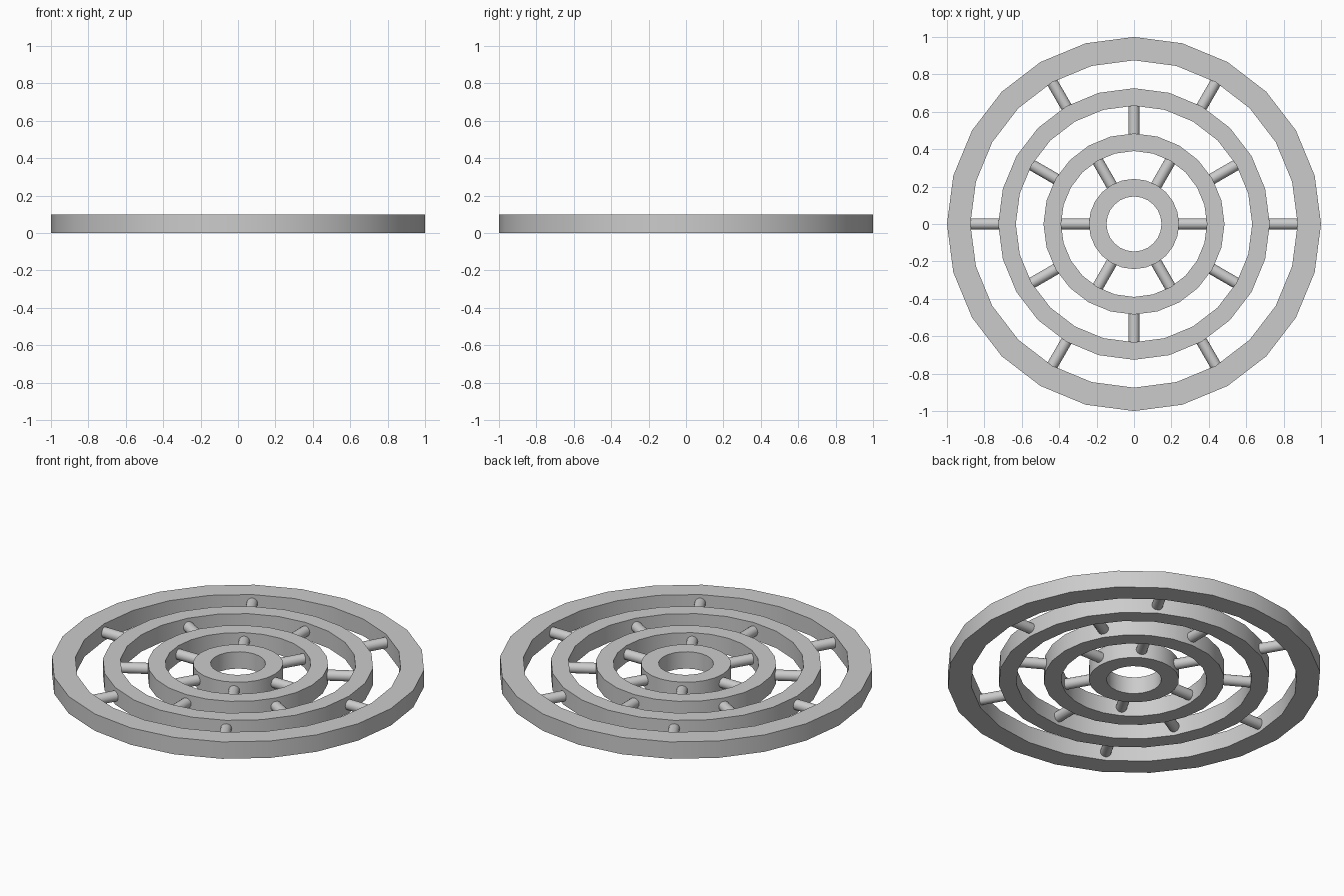
import bpy, bmesh
from math import sin, cos, pi, radians

if "Cube" in bpy.data.objects:
    bpy.data.objects.remove(bpy.data.objects["Cube"])

SIDES = 24
HEIGHT = 0.1


def finish(bm, name):
    bmesh.ops.recalc_face_normals(bm, faces=bm.faces)
    mesh = bpy.data.meshes.new(name)
    bm.to_mesh(mesh)
    bm.free()
    obj = bpy.data.objects.new(name, mesh)
    bpy.context.collection.objects.link(obj)
    bpy.ops.object.select_all(action='DESELECT')
    obj.select_set(True)
    bpy.context.view_layer.objects.active = obj
    bpy.ops.object.shade_smooth_by_angle(angle=radians(40))
    return obj


def ring(name, r_in, r_out):
    # rectangular section turned around z
    bm = bmesh.new()
    section = [(r_in, 0), (r_out, 0), (r_out, HEIGHT), (r_in, HEIGHT)]
    loops = []
    for i in range(SIDES):
        a = 2 * pi * i / SIDES
        loops.append([bm.verts.new((r * cos(a), r * sin(a), z)) for r, z in section])
    for i in range(SIDES):
        p, q = loops[i], loops[(i + 1) % SIDES]
        for k in range(4):
            n = (k + 1) % 4
            bm.faces.new((p[k], q[k], q[n], p[n]))
    return finish(bm, name)


def spoke(name, r_start, r_end, angle, radius=0.03):
    # round bar along x, then swung around z
    bm = bmesh.new()
    bmesh.ops.create_cone(bm, cap_ends=True, segments=16, radius1=radius,
                          radius2=radius, depth=r_end - r_start)
    obj = finish(bm, name)
    mid = (r_start + r_end) / 2
    obj.location = (mid * cos(angle), mid * sin(angle), HEIGHT / 2)
    obj.rotation_euler = (0, pi / 2, angle)
    return obj


# Concentric rings
ring("hub_ring", 0.147, 0.241)
ring("inner_ring", 0.39, 0.484)
ring("middle_ring", 0.632, 0.726)
ring("outer_ring", 0.875, 1.0)

# Three staggered sets of six spokes, ends sunk into the rings
for label, start, end, offset in (("inner", 0.21, 0.42, 0),
                                  ("middle", 0.45, 0.66, 30),
                                  ("outer", 0.69, 0.91, 0)):
    for i in range(6):
        spoke(f"{label}_spoke_{i + 1}", start, end, radians(offset + 60 * i))
